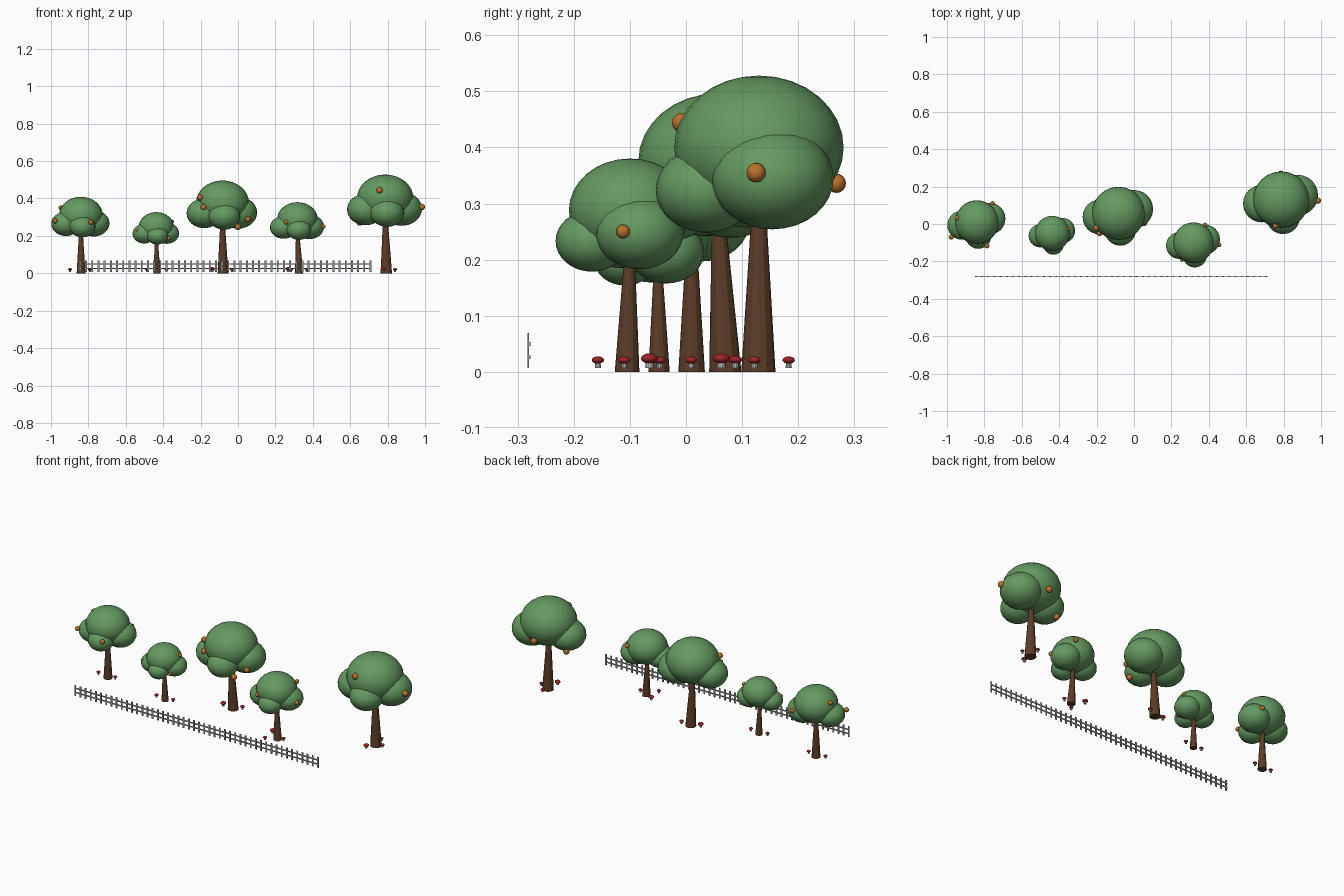
import bpy, bmesh
from mathutils import Matrix, Vector

old = bpy.data.objects.get("Cube")
if old:
    bpy.data.objects.remove(old)


def material(name, rgb):
    m = bpy.data.materials.new(name)
    m.use_nodes = True
    m.diffuse_color = (*rgb, 1)
    m.node_tree.nodes["Principled BSDF"].inputs["Base Color"].default_value = (*rgb, 1)
    return m


leaf = material("leaf green", (0.13, 0.32, 0.12))
bark = material("bark brown", (0.108, 0.046, 0.021))
orange = material("fruit orange", (0.48, 0.17, 0.025))
red = material("cap red", (0.33, 0.018, 0.02))
pale = material("stem pale", (0.55, 0.55, 0.53))
grey = material("fence grey", (0.3, 0.3, 0.3))


def finish(bm, name, mat, smooth=True):
    mesh = bpy.data.meshes.new(name)
    bm.to_mesh(mesh)
    bm.free()
    mesh.materials.append(mat)
    for p in mesh.polygons:
        p.use_smooth = smooth
    ob = bpy.data.objects.new(name, mesh)
    bpy.context.collection.objects.link(ob)
    return ob


def ball(name, centre, radii, mat, segs=24):
    bm = bmesh.new()
    bmesh.ops.create_uvsphere(bm, u_segments=segs, v_segments=segs * 2 // 3, radius=1)
    bm.transform(Matrix.Translation(centre) @ Matrix.Diagonal((*radii, 1)))
    return finish(bm, name, mat)


def tapered(name, base, top, r_base, r_top, mat, segs=12):
    # Tapered column whose top may lean away from its base
    bm = bmesh.new()
    base, top = Vector(base), Vector(top)
    bmesh.ops.create_cone(bm, cap_ends=True, segments=segs, radius1=r_base,
                          radius2=r_top, depth=1)
    for v in bm.verts:
        axis = base.lerp(top, v.co.z + 0.5)
        v.co = Vector((v.co.x, v.co.y, 0)) + axis
    return finish(bm, name, mat, False)


def boxes(name, items, mat):
    bm = bmesh.new()
    for centre, size in items:
        bmesh.ops.create_cube(bm, size=1, matrix=Matrix.Translation(centre)
                              @ Matrix.Diagonal((*size, 1)))
    return finish(bm, name, mat, False)


# Crown lobes for a full-size tree: offset, radii
LOBES = {
    "crown": ((0, 0, 0.40), (0.151, 0.151, 0.128)),
    "left_lobe": ((0.088, 0.024, 0.345), (0.109, 0.109, 0.091)),
    "right_lobe": ((-0.104, -0.021, 0.341), (0.1, 0.1, 0.084)),
    "front_lobe": ((0.01, -0.094, 0.324), (0.09, 0.09, 0.076)),
}


def tree(tag, x, y, s, lean, fruits, mushrooms):
    at = Vector((x, y, 0))
    tapered(f"trunk_{tag}", at + Vector((*lean, 0)),
            at + Vector((0, 0, 0.32)) * s, 0.0305 * s, 0.011 * s, bark)
    for name, (off, radii) in LOBES.items():
        ball(f"{name}_{tag}", at + Vector(off) * s, Vector(radii) * s, leaf)
    # Fruit on the crown
    for i, p in enumerate(fruits):
        ball(f"fruit_{tag}_{i}", p, [0.0172 * s] * 3, orange, 12)
    # Mushrooms around the trunk: offset and width
    for i, (dx, dy, k) in enumerate(mushrooms):
        foot = at + Vector((dx, dy, 0.007))
        high = Vector((0, 0, 0.007 + 0.007 * k))
        tapered(f"mushroom_stem_{tag}_{i}", foot, foot + high,
                0.0055 * k, 0.0045 * k, pale, 10)
        ball(f"mushroom_cap_{tag}_{i}", foot + high,
             (0.011 * k, 0.011 * k, 0.0065 * k), red, 12)


tree("far_right", -0.84, 0.01, 0.775, (0.001, 0),
     [(-0.946, 0.032, 0.35), (-0.978, -0.07, 0.28), (-0.786, -0.117, 0.273), (-0.757, 0.109, 0.285)],
     [(0.048, -0.001, 1), (-0.058, -0.003, 1)])
tree("small", -0.437, -0.05, 0.62, (0.004, 0.002),
     [(-0.537, -0.1, 0.23), (-0.352, -0.027, 0.277), (-0.37, -0.093, 0.188)],
     [(0.055, 0.003, 1), (-0.05, 0, 1)])
tree("middle", -0.083, 0.057, 0.94, (0.003, 0.013),
     [(-0.202, -0.021, 0.405), (-0.185, -0.048, 0.353), (0.053, 0.004, 0.289), (0, -0.035, 0.248)],
     [(0.05, 0.031, 1.1), (-0.055, 0.005, 1.4)])
tree("front", 0.318, -0.1, 0.72, (0.009, -0.005),
     [(0.257, -0.188, 0.273), (0.455, -0.112, 0.25), (0.38, -0.005, 0.312)],
     [(0.05, -0.01, 1), (-0.05, 0.035, 1.4), (-0.035, -0.057, 1)])
tree("tall", 0.787, 0.13, 1, (0.006, -0.001),
     [(0.757, -0.008, 0.444), (0.983, 0.125, 0.355), (0.786, 0.268, 0.336), (0.65, 0.165, 0.272)],
     [(-0.01, -0.067, 1.4), (0.003, 0.053, 1), (0.053, -0.008, 1)])

# Picket fence with two rails behind the pickets
COUNT, START, END = 48, -0.845, 0.708
step = (END - START) / (COUNT - 1)
boxes("fence_pickets", [((START + i * step, -0.281, 0.038), (0.01, 0.003, 0.062))
                        for i in range(COUNT)], grey)
boxes("fence_rails", [(((START + END) / 2, -0.279, z), (END - START + 0.012, 0.003, 0.007))
                      for z in (0.026, 0.05)], grey)
